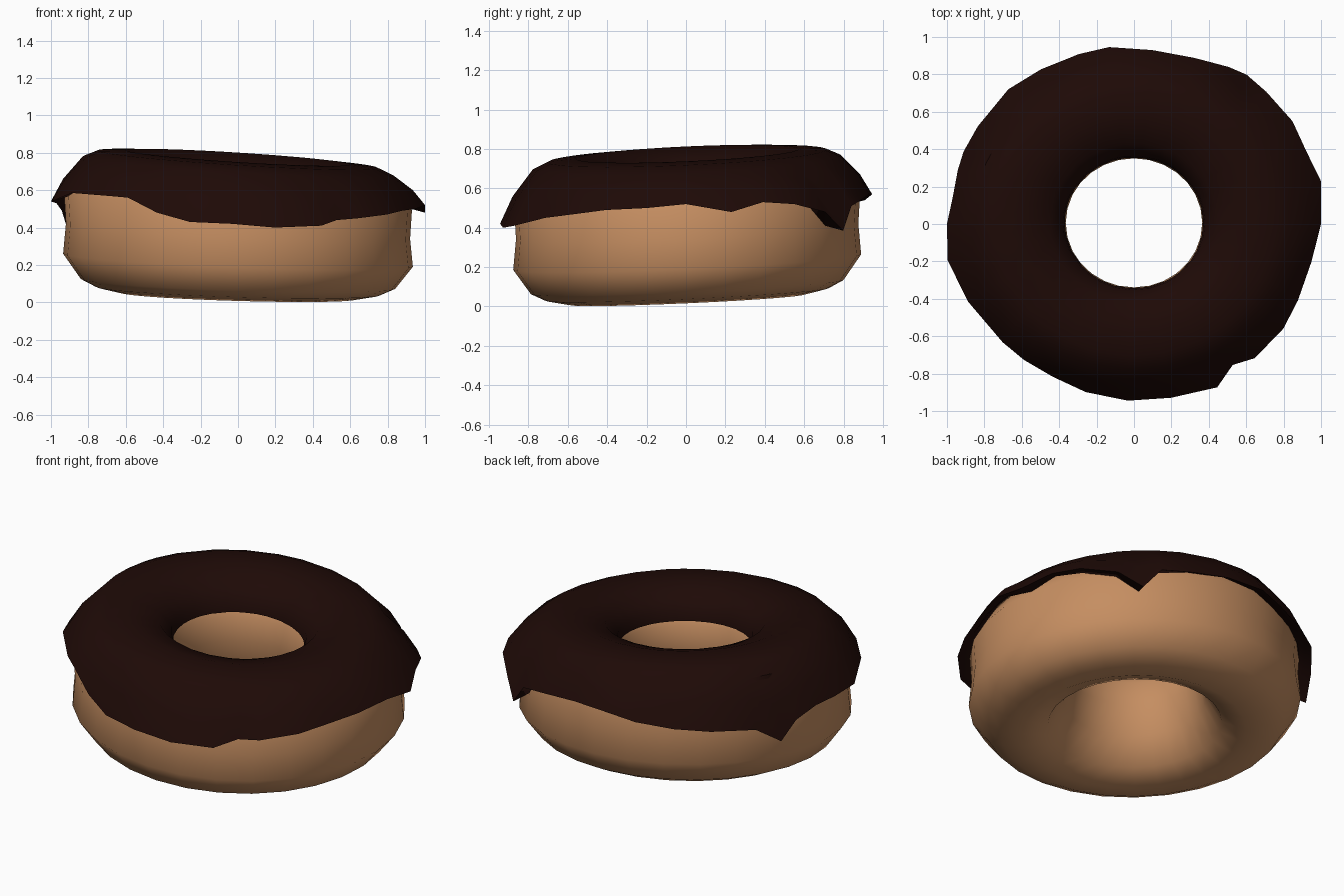
import bpy, bmesh, math

if "Cube" in bpy.data.objects:
    bpy.data.objects.remove(bpy.data.objects["Cube"])

SY = 0.945          # ring is slightly narrower front to back


def tilted(r, z, deg):
    """Point on the squashed ring; the top leans more to the right than the base."""
    x = r * math.cos(math.radians(deg))
    y = r * SY * math.sin(math.radians(deg)) + .006
    lean = -.027 - .035 * z / .75
    return (x, y, z + lean * x + .045 * y)


def lerp_table(table, a):
    pts = table + [(table[0][0] + 360, *table[0][1:])]
    for p, q in zip(pts, pts[1:]):
        if p[0] <= a <= q[0]:
            t = (a - p[0]) / (q[0] - p[0])
            return [u + (v - u) * t for u, v in zip(p[1:], q[1:])]


def ring(name, section, angles, color, sharp):
    """Sweep a closed section (function of angle -> xyz points) round z."""
    bm = bmesh.new()
    rows = [[bm.verts.new(p) for p in section(a)] for a in angles]
    n = len(rows[0])
    for i in range(len(rows)):
        a, b = rows[i - 1], rows[i]
        for j in range(n):
            k = (j + 1) % n
            bm.faces.new((a[j], b[j], b[k], a[k]))
    bmesh.ops.recalc_face_normals(bm, faces=bm.faces)
    me = bpy.data.meshes.new(name)
    bm.to_mesh(me)
    bm.free()
    ob = bpy.data.objects.new(name, me)
    bpy.context.collection.objects.link(ob)
    mat = bpy.data.materials.new(name + "_color")
    mat.diffuse_color = (*color, 1)
    mat.use_nodes = True
    mat.node_tree.nodes["Principled BSDF"].inputs["Base Color"].default_value = mat.diffuse_color
    me.materials.append(mat)
    bpy.ops.object.select_all(action='DESELECT')
    ob.select_set(True)
    bpy.context.view_layer.objects.active = ob
    bpy.ops.object.shade_smooth_by_angle(angle=math.radians(sharp))
    return ob


# Dough ring
DOUGH = [(.63, .034), (.76, .06), (.84, .098), (.935, .225), (.92, .38), (.93, .54),
         (.85, .67), (.63, .735), (.45, .67), (.38, .56), (.365, .42), (.40, .24),
         (.49, .09)]
ring("dough", lambda a: [tilted(r, z, a) for r, z in DOUGH],
     [360 * i / 28 for i in range(28)], (.56, .27, .12), 80)

# Icing drip edge: angle, radius, height
EDGE = [(0, 1.0, .52), (13, 1.025, .48), (23, 1.0, .53), (33, 1.01, .52),
        (45, 1.0, .48), (53, 1.0, .385), (59, .98, .51), (70, .945, .54),
        (84, .935, .57), (98, .955, .57), (108, .955, .54), (121, .965, .52),
        (133, .985, .51), (148, .985, .49), (157, .99, .39), (163, .985, .49),
        (172, .98, .53), (180, 1.0, .54), (191, 1.015, .54), (205, .98, .585),
        (222, .945, .57), (231, .935, .56), (242, .925, .48), (254, .935, .43),
        (268, .945, .42), (282, .95, .40), (297, .98, .41), (305, .92, .44),
        (312, .965, .45), (325, .975, .47), (335, .967, .49), (348, .97, .50)]
TOP = [(.37, .59), (.38, .65), (.45, .73), (.60, .775), (.75, .765), (.83, .73)]
UNDER = [(.86, .68), (.63, .745), (.44, .68), (.385, .59)]


def icing_section(a):
    r, z = lerp_table(EDGE, a)
    c, s = math.cos(math.radians(a)), math.sin(math.radians(a))
    edge = (r * c, r * s, z)
    top = tilted(*TOP[-1], a)
    mid = ((edge[0] + top[0]) / 2 + .02 * c, (edge[1] + top[1]) / 2 + .02 * s,
           (z + top[2]) / 2)
    inner = (*tilted(.93, .5, a)[:2], z + .025)
    return ([tilted(*p, a) for p in TOP] + [mid, edge, inner]
            + [tilted(*p, a) for p in UNDER])


# Chocolate icing
ring("icing", icing_section, [e[0] for e in EDGE], (.013, .003, .002), 60)
